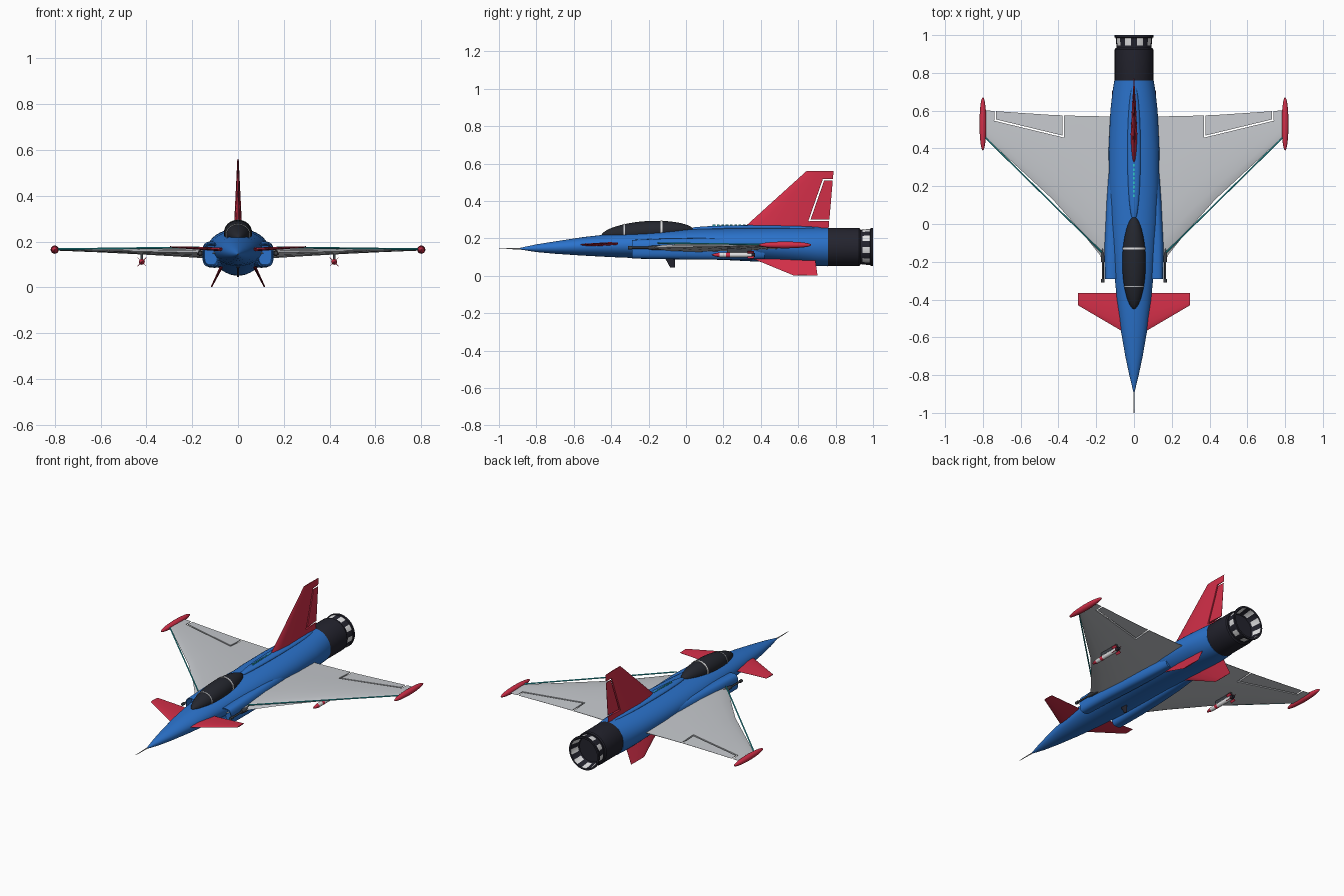
import bpy, bmesh, math
from mathutils import Vector, Matrix

if "Cube" in bpy.data.objects:
    bpy.data.objects.remove(bpy.data.objects["Cube"], do_unlink=True)

parts = []


def material(name, rgb):
    m = bpy.data.materials.new(name)
    m.use_nodes = True
    m.diffuse_color = (*rgb, 1)
    m.node_tree.nodes["Principled BSDF"].inputs["Base Color"].default_value = (*rgb, 1)
    return m


blue = material("blue paint", (.024, .17, .60))
red = material("red paint", (.65, .028, .065))
grey = material("wing grey", (.56, .58, .61))
dark = material("dark engine metal", (.017, .017, .027))
glass = material("canopy glass", (.018, .02, .028))
gun_metal = material("gun metal", (.045, .05, .06))
cyan = material("cyan glow", (.03, .55, .60))
white = material("light metal", (.75, .75, .76))


def finish(name, bm, mats):
    bmesh.ops.recalc_face_normals(bm, faces=bm.faces)
    me = bpy.data.meshes.new(name)
    bm.to_mesh(me)
    bm.free()
    for m in mats:
        me.materials.append(m)
    ob = bpy.data.objects.new(name, me)
    bpy.context.collection.objects.link(ob)
    parts.append(ob)
    return ob


def skin(name, rings, mats, rule=None):
    """Join closed rings of points; rule(ring, side) picks the material."""
    bm = bmesh.new()
    vs = [[bm.verts.new(p) for p in r] for r in rings]
    n = len(vs[0])
    for i, (a, b) in enumerate(zip(vs, vs[1:])):
        for j in range(n):
            k = (j + 1) % n
            f = bm.faces.new((a[j], a[k], b[k], b[j]))
            f.material_index = rule(i, j) if rule else 0
    bm.faces.new(vs[0])
    last = bm.faces.new(vs[-1])
    last.material_index = rule(len(vs) - 2, 0) if rule else 0
    return finish(name, bm, mats)


def loft(name, stations, mats, n=32, power=2, rule=None):
    """Stations along y: (y, centre x, half width, bottom z, top z)."""
    rings = []
    for y, cx, hw, zb, zt in stations:
        ring = []
        for j in range(n):
            a = math.tau * j / n
            c, s = (math.copysign(abs(v) ** (2 / power), v) for v in (math.cos(a), math.sin(a)))
            ring.append((cx + hw * c, y, (zb + zt) / 2 + (zt - zb) / 2 * s))
        rings.append(ring)
    return skin(name, rings, mats, rule)


def lathe(name, x, z, profile, mats, n=16, rule=None):
    """Turned part along y from (y, radius) pairs."""
    return loft(name, [(y, x, r, z - r, z + r) for y, r in profile], mats, n, 2, rule)


def foil(name, sections, normal, mat):
    """Airfoil surface from (leading edge point, chord, thickness) sections."""
    shape = [(0, 0), (.04, .4), (.15, .75), (.35, 1), (.7, .6), (1, .06)]
    outline = shape + [(t, -h) for t, h in reversed(shape[1:])]
    normal = Vector(normal).normalized()
    rings = [[Vector(le) + Vector((0, c * t, 0)) + normal * (h * th / 2) for t, h in outline]
             for le, c, th in sections]
    return skin(name, rings, [mat])


def box(name, centre, size, mat):
    bm = bmesh.new()
    bmesh.ops.create_cube(bm, size=1, matrix=Matrix.Translation(centre) @ Matrix.Diagonal((*size, 1)))
    return finish(name, bm, [mat])


def cut_slots(ob, path, depth_axis, width=.009):
    """Cut a narrow gap through a surface along a path of points."""
    depth = Vector(depth_axis)
    for p, q in zip(path, path[1:]):
        p, q = Vector(p), Vector(q)
        along = (q - p).normalized()
        side = along.cross(depth)
        rot = Matrix((along, side, depth)).transposed().to_4x4()
        size = Matrix.Diagonal(((q - p).length + width, width, .2, 1))
        bm = bmesh.new()
        bmesh.ops.create_cube(bm, size=1, matrix=Matrix.Translation((p + q) / 2) @ rot @ size)
        cutter = finish("slot_cutter", bm, [])
        parts.remove(cutter)
        cutter.hide_render = True
        mod = ob.modifiers.new("slot", "BOOLEAN")
        mod.operation, mod.object, mod.solver = "DIFFERENCE", cutter, "EXACT"
        bpy.context.view_layer.objects.active = ob
        bpy.ops.object.modifier_apply(modifier=mod.name)
        bpy.data.objects.remove(cutter, do_unlink=True)


# Fuselage and nose probe
loft("fuselage", [
    (-.89, 0, .003, .141, .149), (-.8, 0, .025, .127, .168), (-.7, 0, .046, .118, .184),
    (-.55, 0, .072, .108, .207), (-.4, 0, .091, .1, .224), (-.25, 0, .105, .094, .235),
    (0, 0, .124, .09, .248), (.2, 0, .133, .085, .254), (.4, 0, .134, .075, .257),
    (.6, 0, .125, .061, .257), (.7, 0, .114, .053, .256), (.76, 0, .104, .051, .256)],
    [blue], 40)
lathe("nose_probe", 0, .145, [(-1, .0015), (-.88, .004)], [grey], 8)

# Spine hump with a dashed light strip
hump = [-1 + .1 * i for i in range(21)]
loft("spine", [(.38 + .37 * u, 0, .001 + .034 * (1 - u * u) ** .5,
                .24, .251 + .02 * max(0, 1 - u * u) ** .5) if abs(u) < .999 else
               (.38 + .37 * u, 0, .001, .244, .25) for u in hump], [blue], 20)
for i in range(8):
    box("spine_light", (0, .15 + i * .023, .269), (.008, .014, .008), cyan)


# Canopy and its frames
def canopy_section(y, grow=0):
    u = (y + .205) / .246
    f = max(0, 1 - u * u) ** .6
    mid = .232 + .014 * u
    return (y, 0, .001 + .061 * f + grow, mid - .05 * f - .001, mid + .001 + .06 * f + grow)


loft("canopy", [canopy_section(-.205 - .246 * math.cos(math.pi * i / 20)) for i in range(21)],
     [glass], 32)
for y, w, mat in ((-.13, .005, white), (-.33, .003, grey)):
    loft("canopy_frame", [canopy_section(y - w, .002), canopy_section(y + w, .002)], [mat], 32)

# Engine shroud and nozzle with alternating petals
lathe("engine_shroud", 0, .154,
      [(.75, .1), (.757, .102), (.925, .102), (.932, .097), (.932, .08)], [dark], 40)
lathe("nozzle", 0, .154,
      [(.92, .09), (.938, .092), (.944, .093), (.985, .097), (.988, .102), (1, .102),
       (1, .091), (.94, .082), (.9, .06)], [dark, white], 36,
      lambda i, j: 1 if i in (2, 6) and j // 2 % 2 else 0)

# Tail fin with rudder gap
fin = foil("tail_fin", [((0, .285, .235), .476, .038), ((0, .644, .56), .145, .006)], (1, 0, 0), red)
cut_slots(fin, [(0, .8, .513), (0, .735, .513), (0, .66, .297), (0, .8, .297)], (1, 0, 0))

# Belly antenna
foil("belly_antenna", [((0, -.115, .1), .055, .012), ((0, -.085, .045), .025, .008)], (1, 0, 0), dark)

for s, side in ((1, "left_"), (-1, "right_")):
    # Wing with flap gap
    wing = foil(side + "wing", [
        ((s * .09, -.28, .15), .85, .05), ((s * .16, -.19, .151), .76, .045),
        ((s * .28, -.04, .154), .612, .036), ((s * .43, .13, .157), .447, .025),
        ((s * .6, .287, .161), .301, .016), ((s * .795, .465, .165), .137, .008)], (0, 0, 1), grey)
    cut_slots(wing, [(s * .375, .6, .16), (s * .375, .463, .16), (s * .735, .55, .16),
                     (s * .735, .62, .16)], (0, 0, 1))

    # Wing tip pod
    lathe(side + "tip_pod", s * .8, .165,
          [(.53 - .14 * math.cos(a), .0005 + .0175 * math.sin(a))
           for a in (math.pi * i / 14 for i in range(15))], [red], 16)

    # Cyan cable from intake to wing tip
    a, b = Vector((s * .17, -.15, .175)), Vector((s * .795, .465, .167))
    bm = bmesh.new()
    spin = (b - a).to_track_quat("Z", "Y").to_matrix().to_4x4()
    bmesh.ops.create_cone(bm, cap_ends=True, segments=8, radius1=.004, radius2=.004,
                          depth=(b - a).length, matrix=Matrix.Translation((a + b) / 2) @ spin)
    finish(side + "wing_cable", bm, [cyan])

    # Canard and belly fin
    foil(side + "canard", [((s * .05, -.575, .165), .21, .018), ((s * .297, -.43, .177), .066, .006)],
         (0, 0, 1), red)
    foil(side + "belly_fin", [((s * .07, .35, .095), .34, .014), ((s * .116, .575, .002), .128, .006)],
         (s * .9, 0, .43), red)

    # Air intake with a recessed mouth
    loft(side + "intake", [
        (-.25, s * .118, .028, .1, .182), (-.29, s * .118, .033, .096, .188),
        (-.29, s * .118, .037, .092, .192), (-.1, s * .115, .041, .089, .2),
        (.1, s * .106, .042, .086, .202), (.25, s * .098, .039, .086, .198),
        (.42, s * .088, .03, .09, .19)], [blue], 24, 3)

    # Cannon beside the intake
    lathe(side + "cannon", s * .165, .15,
          [(-.31, .005), (-.31, .009), (-.29, .009), (-.29, .0055), (-.2, .0055), (-.2, .01),
           (-.13, .013), (-.05, .005)], [gun_metal], 12)
    box(side + "cannon_mount", (s * .155, -.16, .15), (.03, .05, .018), gun_metal)

    # Missile, tail fins and pylon
    lathe(side + "missile", s * .42, .112,
          [(.137, .001), (.15, .007), (.18, .013), (.215, .013), (.235, .013), (.35, .013),
           (.37, .010)], [white, red, dark], 16, lambda i, j: (1, 1, 0, 1, 0, 2)[i])
    for turn in (45, 135):
        bm = bmesh.new()
        bmesh.ops.create_cube(bm, size=1, matrix=Matrix.Translation((s * .42, .345, .112))
                              @ Matrix.Rotation(math.radians(turn), 4, "Y")
                              @ Matrix.Diagonal((.055, .035, .003, 1)))
        finish(side + "missile_fins", bm, [red])
    box(side + "pylon", (s * .42, .285, .135), (.01, .13, .035), gun_metal)

# Smooth shading that keeps edges sharp
bpy.ops.object.select_all(action="DESELECT")
for ob in parts:
    ob.select_set(True)
bpy.context.view_layer.objects.active = parts[0]
bpy.ops.object.shade_smooth_by_angle(angle=math.radians(35))
